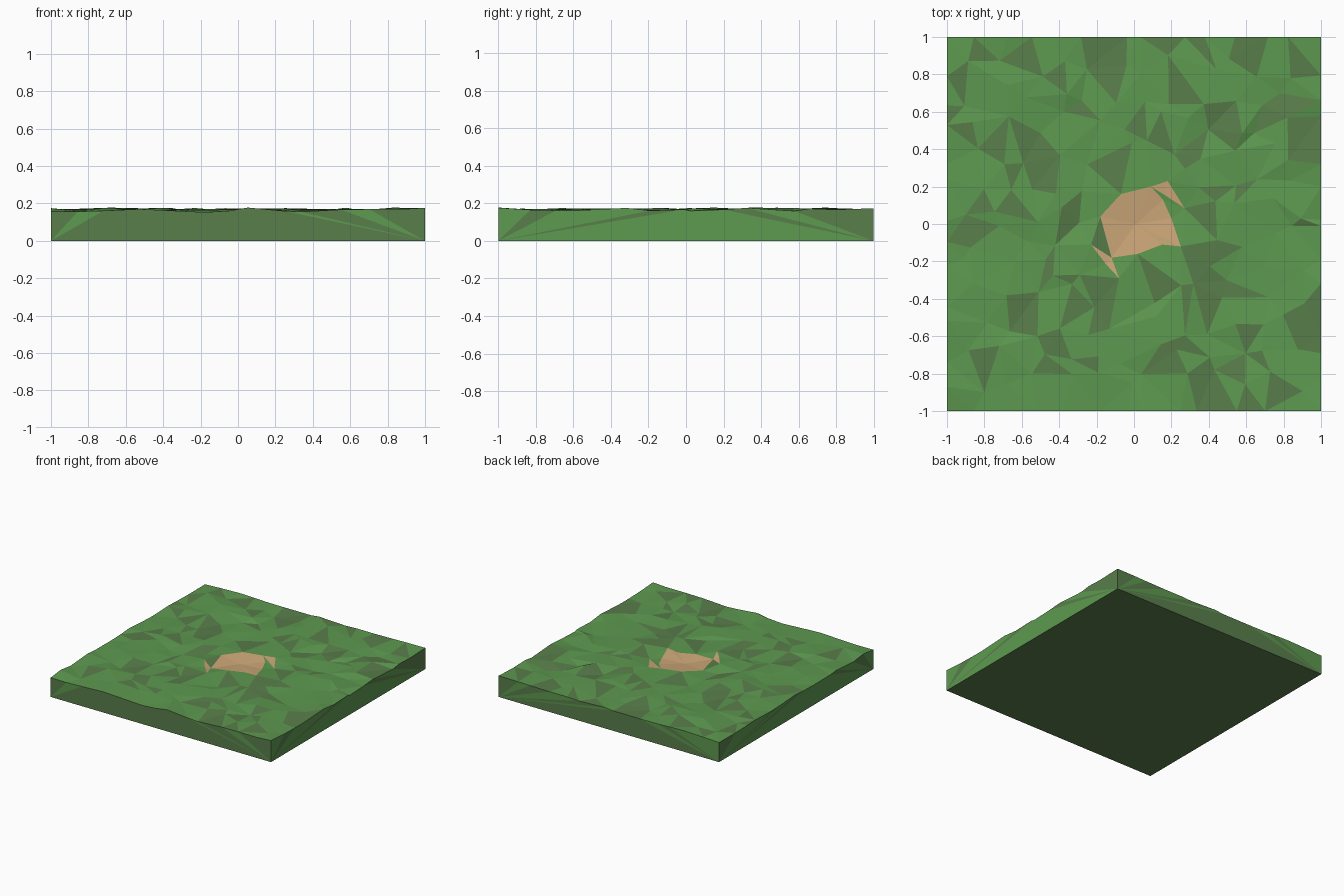
import bpy, bmesh, random
from mathutils import Vector
from mathutils.geometry import delaunay_2d_cdt

if "Cube" in bpy.data.objects:
    bpy.data.objects.remove(bpy.data.objects["Cube"])

random.seed(7)
N = 13            # cells per side
STEP = 2 / N


def material(name, rgb):
    m = bpy.data.materials.new(name)
    m.diffuse_color = (*rgb, 1)
    m.use_nodes = True
    m.node_tree.nodes["Principled BSDF"].inputs["Base Color"].default_value = m.diffuse_color
    return m


def height():
    return random.triangular(0.152, 0.180, 0.167)


# Sand patch: outline points, one inner point, and its flat facets
patch = [(-.18, .04), (-.07, .16), (.09, .20), (.155, .13), (.20, .03), (.25, -.12),
         (.15, -.11), (.02, -.16), (-.12, -.18), (.01, 0), (.18, .23), (.165, .155),
         (.27, .085), (-.23, -.11), (-.15, -.215), (-.08, -.29)]
sand_faces = [[i, 9, (i + 1) % 9] for i in range(9)]
sand_faces += [[2, 11, 10], [10, 11, 12], [13, 14, 8], [8, 14, 15]]
points = [Vector(p) for p in patch]

# Grass: jittered grid, kept straight on the border and clear of the sand
for i in range(N + 1):
    for j in range(N + 1):
        x, y = -1 + i * STEP, -1 + j * STEP
        if 0 < i < N:
            x += random.uniform(-.45, .45) * STEP
        if 0 < j < N:
            y += random.uniform(-.45, .45) * STEP
        p = Vector((x, y))
        if all((p - Vector(q)).length > 0.11 for q in patch):
            points.append(p)

verts, _, tris, _, _, sources = delaunay_2d_cdt(points, [], sand_faces, 0, 1e-5)

# Ground block: uneven top surface
bm = bmesh.new()
top = [bm.verts.new((v.x, v.y, height())) for v in verts]
for tri, src in zip(tris, sources):
    a, b, c = (verts[k] for k in tri)
    if abs((b - a).cross(c - a)) < 1e-6:
        continue
    f = bm.faces.new([top[k] for k in tri])
    f.material_index = 2 if src else random.choice((0, 0, 1))
    f.normal_update()
    if f.normal.z < 0:
        f.normal_flip()

# Flat bottom
corners = [bm.verts.new((x, y, 0)) for x, y in ((-1, -1), (1, -1), (1, 1), (-1, 1))]
bm.faces.new(corners[::-1]).material_index = 1

# Four walls: each top edge fans down to the nearer bottom corner
for s, main in enumerate((1, 0, 1, 0)):
    left, right = corners[s], corners[(s + 1) % 4]
    along = (right.co - left.co).normalized()
    axis = 1 if s % 2 == 0 else 0
    rim = [v for v in top if abs(v.co[axis] - left.co[axis]) < 1e-4]
    rim.sort(key=lambda v: v.co.dot(along))
    mid = len(rim) // 2
    for k in range(len(rim) - 1):
        base = left if k < mid else right
        f = bm.faces.new((base, rim[k + 1], rim[k]))
        f.material_index = main if random.random() < .6 else 1 - main
    bm.faces.new((left, right, rim[mid])).material_index = main

mesh = bpy.data.meshes.new("ground_tile")
bm.to_mesh(mesh)
bm.free()
mesh.materials.append(material("light_grass", (0.11, 0.32, 0.08)))
mesh.materials.append(material("dark_grass", (0.10, 0.21, 0.07)))
mesh.materials.append(material("sand", (0.61, 0.39, 0.19)))
bpy.context.collection.objects.link(bpy.data.objects.new("ground_tile", mesh))
